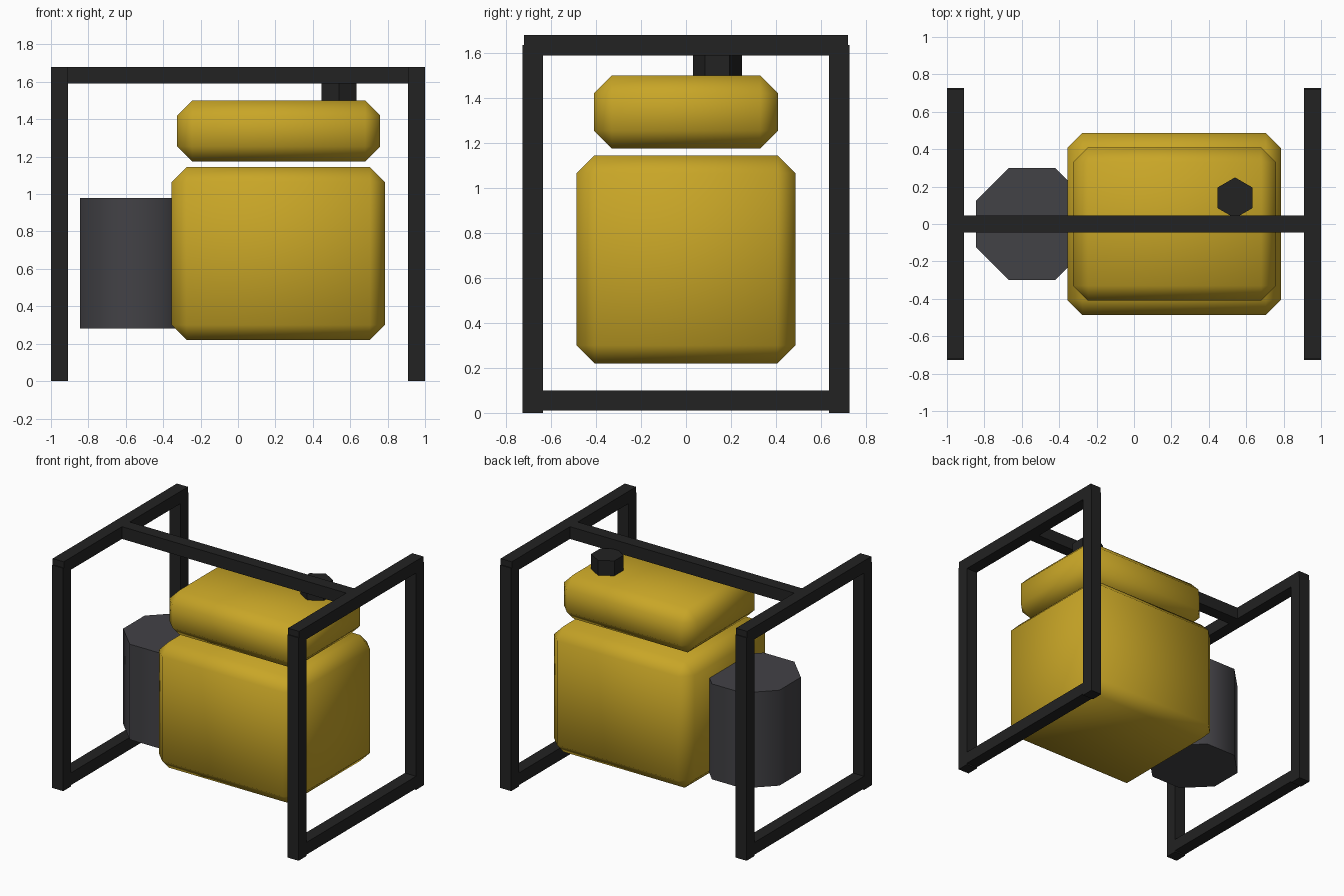
import bpy
import math

default = bpy.data.objects.get("Cube")
if default:
    bpy.data.objects.remove(default, do_unlink=True)


def material(name, rgb):
    mat = bpy.data.materials.new(name)
    mat.use_nodes = True
    colour = (*rgb, 1)
    mat.diffuse_color = colour
    mat.node_tree.nodes["Principled BSDF"].inputs["Base Color"].default_value = colour
    return mat


yellow = material("golden_yellow", (0.58, 0.38, 0.02))
black = material("frame_black", (0.016, 0.016, 0.016))
grey = material("dark_grey", (0.055, 0.054, 0.061))


def finish(name, mat):
    obj = bpy.context.object
    obj.name = name
    obj.data.materials.append(mat)
    return obj


def box(name, mat, low, high, bevel=0):
    centre = [(a + b) / 2 for a, b in zip(low, high)]
    bpy.ops.mesh.primitive_cube_add(size=1, location=centre)
    obj = finish(name, mat)
    obj.scale = [b - a for a, b in zip(low, high)]
    bpy.ops.object.transform_apply(location=False, rotation=False, scale=True)
    if bevel:
        mod = obj.modifiers.new("chamfer", "BEVEL")
        mod.width = bevel
        mod.segments = 1
        bpy.ops.object.modifier_apply(modifier=mod.name)
        bpy.ops.object.shade_smooth_by_angle(angle=math.radians(60))
    return obj


def prism(name, mat, sides, radius, x, y, bottom, top, turn):
    bpy.ops.mesh.primitive_cylinder_add(
        vertices=sides, radius=radius, depth=top - bottom,
        location=(x, y, (bottom + top) / 2), rotation=(0, 0, turn))
    return finish(name, mat)


# Engine body and fuel tank with chamfered edges
box("engine_body", yellow, (-0.355, -0.487, 0.22), (0.785, 0.487, 1.145), 0.08)
box("fuel_tank", yellow, (-0.325, -0.41, 1.175), (0.76, 0.41, 1.5), 0.08)

# Six-sided filler cap on the tank
prism("filler_cap", black, 6, 0.109, 0.54, 0.14, 1.42, 1.61, 0)

# Eight-sided generator drum at the end of the body
prism("generator_drum", grey, 8, 0.3 / math.cos(math.pi / 8),
      -0.545, 0, 0.28, 0.98, math.pi / 8)
bpy.ops.object.shade_smooth_by_angle(angle=math.radians(50))

# Rectangular tube frames at both ends
for side, sx in (("left", 1), ("right", -1)):
    x0, x1 = sorted((sx * 0.91, sx))
    for end, sy in (("front", -1), ("back", 1)):
        y0, y1 = sorted((sy * 0.635, sy * 0.726))
        box(f"{end}_{side}_leg", black, (x0, y0, 0), (x1, y1, 1.635))
    box(f"{side}_top_rail", black, (x0, -0.72, 1.59), (x1, 0.72, 1.68))
    box(f"{side}_bottom_rail", black, (x0, -0.64, 0.01), (x1, 0.64, 0.1))

# Carrying bar joining the two frames
box("carrying_bar", black, (-0.92, -0.045, 1.59), (0.92, 0.045, 1.68))
